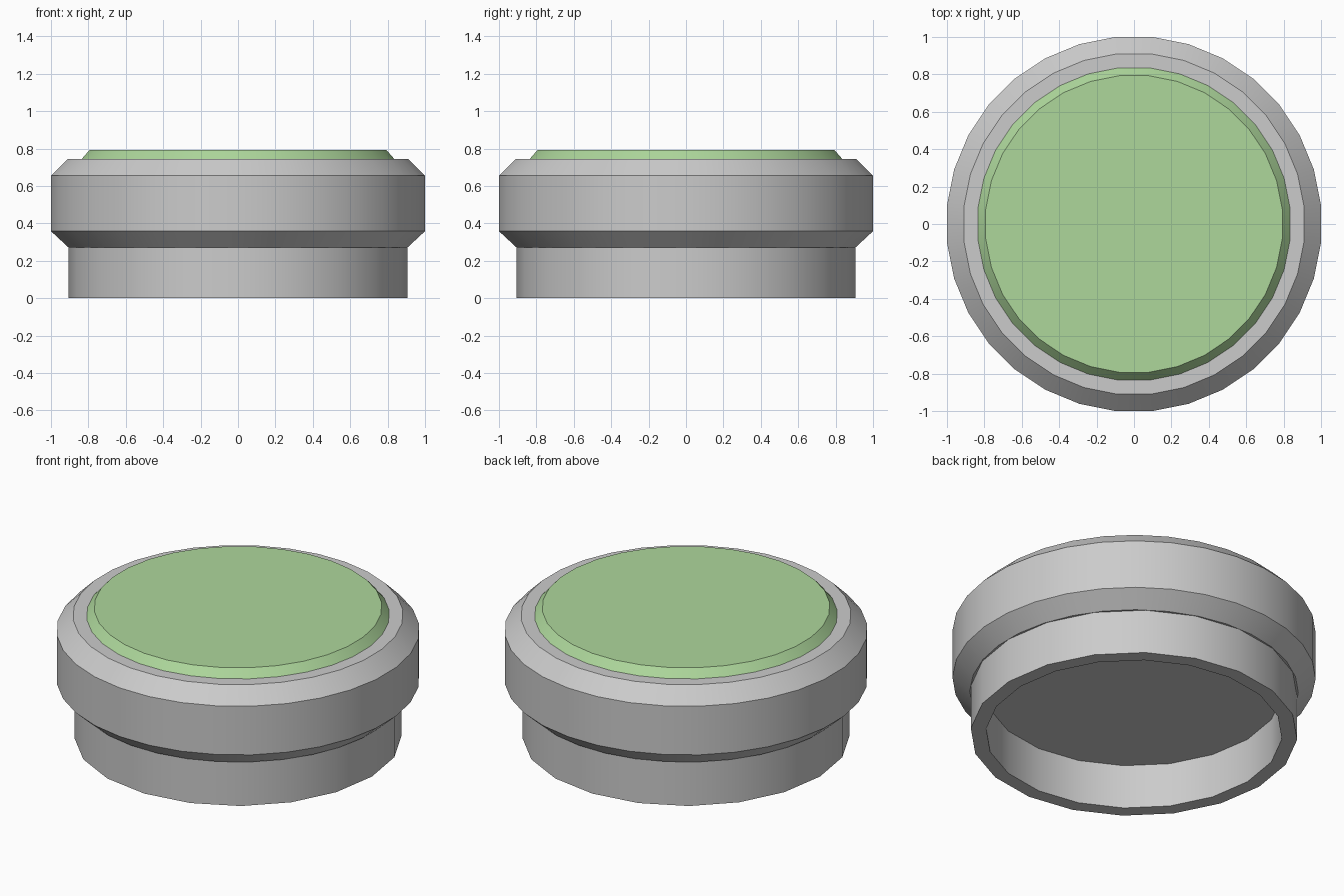
import bpy, bmesh, math

if "Cube" in bpy.data.objects:
    bpy.data.objects.remove(bpy.data.objects["Cube"])


def lathe(name, profile, sides, phase=0.0, closed=False, cap_start=False, cap_end=False, colour=None):
    """Revolve (radius, z) points around z, optionally capping the ends."""
    bm = bmesh.new()
    rings = []
    for r, z in profile:
        ring = []
        for i in range(sides):
            a = 2 * math.pi * (i + phase) / sides
            ring.append(bm.verts.new((r * math.cos(a), r * math.sin(a), z)))
        rings.append(ring)
    pairs = list(zip(rings, rings[1:]))
    if closed:
        pairs.append((rings[-1], rings[0]))
    for lo, hi in pairs:
        for i in range(sides):
            j = (i + 1) % sides
            bm.faces.new((lo[i], lo[j], hi[j], hi[i]))
    if cap_start:
        bm.faces.new(rings[0][::-1])
    if cap_end:
        bm.faces.new(rings[-1])
    mesh = bpy.data.meshes.new(name)
    bm.to_mesh(mesh)
    bm.free()
    obj = bpy.data.objects.new(name, mesh)
    bpy.context.collection.objects.link(obj)
    if colour:
        mat = bpy.data.materials.new(name + "_colour")
        mat.diffuse_color = colour
        mat.use_nodes = True
        mat.node_tree.nodes["Principled BSDF"].inputs["Base Color"].default_value = mat.diffuse_color
        mesh.materials.append(mat)
    bpy.ops.object.select_all(action='DESELECT')
    obj.select_set(True)
    bpy.context.view_layer.objects.active = obj
    bpy.ops.object.shade_smooth_by_angle(angle=math.radians(30))
    return obj


# Hollow foot, 20 sides, tucked slightly into the body
lathe("base_ring", [(0.905, 0), (0.905, 0.275), (0.82, 0.275), (0.82, 0)], 20, closed=True)

# Chamfered body, 32 sides with flats facing the axes
fit = 1 / math.cos(math.pi / 32)
body = [(0.905, 0.27), (1.0, 0.358), (1.0, 0.655), (0.91, 0.745), (0.835, 0.745)]
lathe("body", [(r * fit, z) for r, z in body], 32, phase=0.5, cap_start=True)

# Green bevelled top, continuing from the body's inner rim
top = [(0.835, 0.745), (0.793, 0.793)]
lathe("top_cap", [(r * fit, z) for r, z in top], 32, phase=0.5, cap_end=True,
      colour=(0.42, 0.68, 0.33, 1))
